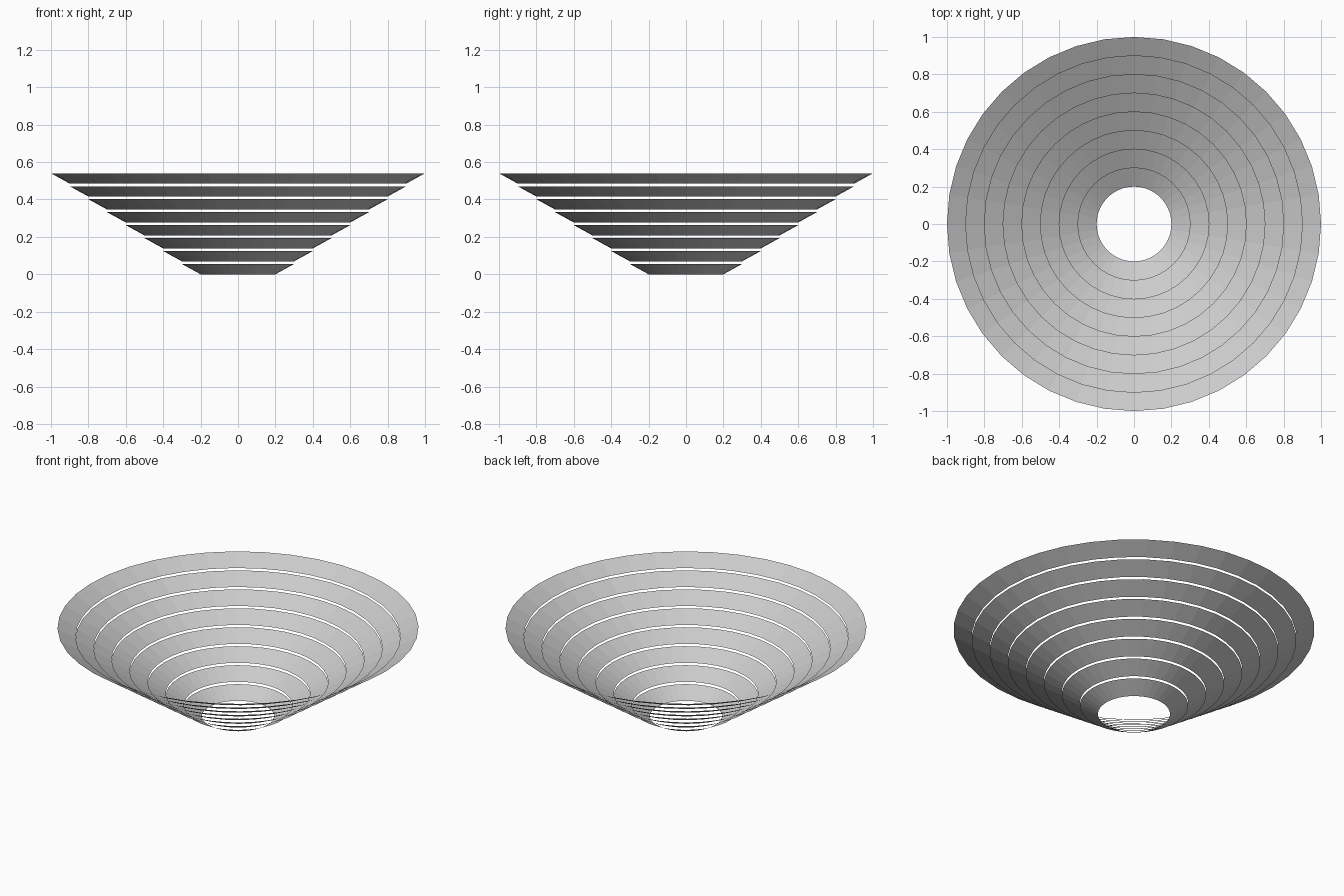
import bpy, bmesh, math

if "Cube" in bpy.data.objects:
    bpy.data.objects.remove(bpy.data.objects["Cube"])

SIDES = 40
RINGS = 8
WIDTH = 0.1      # radial width of each band
RISE = 0.055     # height of each band
PITCH = 0.0693   # vertical spacing between bands


def conical_band(name, r_low, z_low):
    """Open, single-sheet truncated cone."""
    bm = bmesh.new()
    loops = []
    for r, z in ((r_low, z_low), (r_low + WIDTH, z_low + RISE)):
        loops.append([bm.verts.new((r * math.cos(math.tau * i / SIDES),
                                    r * math.sin(math.tau * i / SIDES), z))
                      for i in range(SIDES)])
    low, high = loops
    for i in range(SIDES):
        j = (i + 1) % SIDES
        bm.faces.new((low[i], high[i], high[j], low[j]))
    mesh = bpy.data.meshes.new(name)
    bm.to_mesh(mesh)
    bm.free()
    obj = bpy.data.objects.new(name, mesh)
    bpy.context.collection.objects.link(obj)


# Stack of separated bands flaring into a funnel
for k in range(RINGS):
    conical_band(f"funnel_band_{k + 1}", 0.2 + WIDTH * k, PITCH * k)
